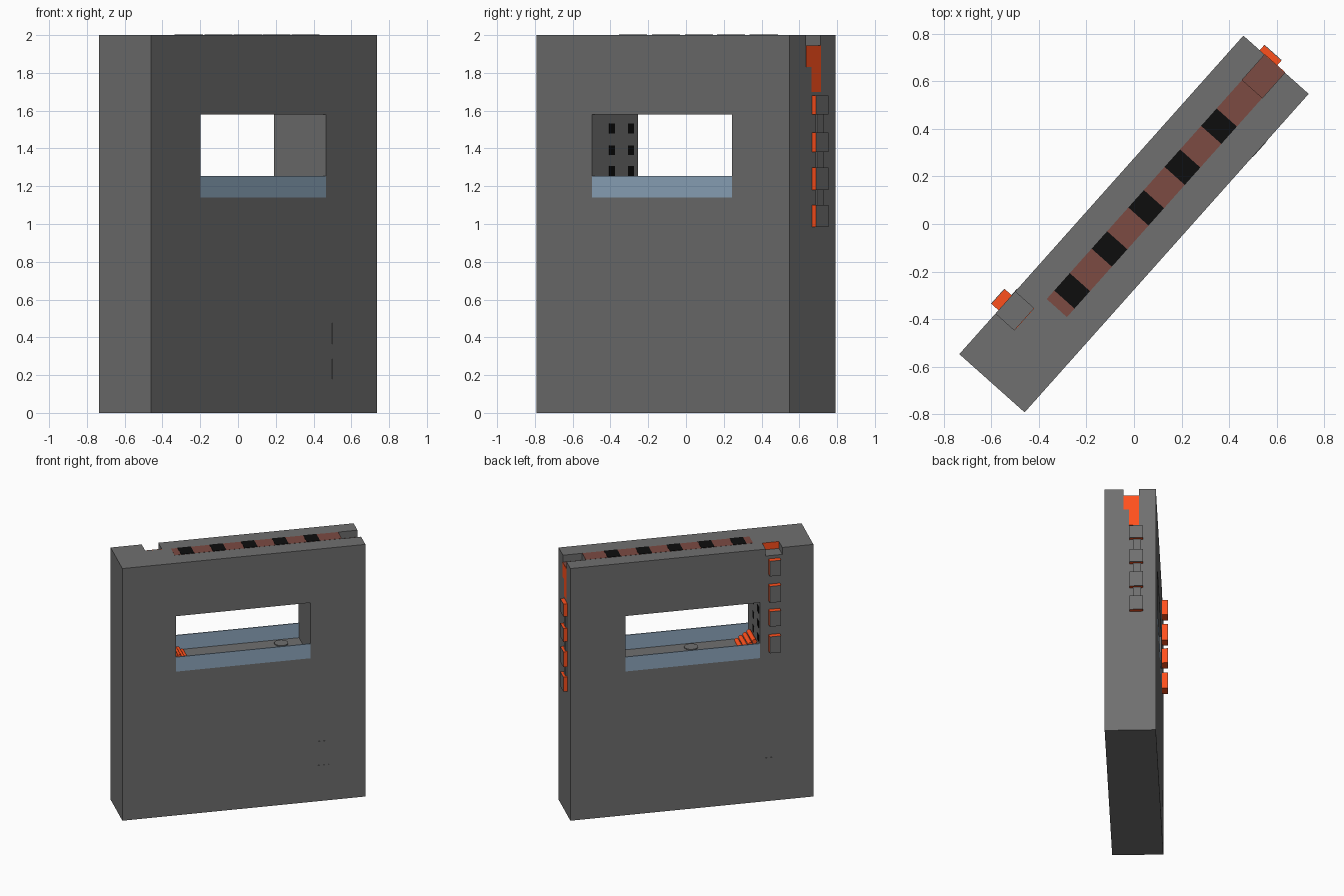
import bpy
from math import radians

if "Cube" in bpy.data.objects:
    bpy.data.objects.remove(bpy.data.objects["Cube"])

# Everything is laid out in a local frame (u along the slab, v across it, z up), then turned
TURN = radians(48.27)
L, W, H = 0.8975, 0.184, 2.0


def material(name, rgb):
    m = bpy.data.materials.new(name)
    m.diffuse_color = (*rgb, 1)
    m.use_nodes = True
    m.node_tree.nodes["Principled BSDF"].inputs["Base Color"].default_value = m.diffuse_color
    return m


GREY = material("dark_grey", (0.16, 0.16, 0.16))
ORANGE = material("orange", (1.0, 0.08, 0.012))
BROWN = material("dull_red", (0.2, 0.07, 0.055))
BLACK = material("black", (0.004, 0.004, 0.004))
BLUE = material("blue_glass", (0.28, 0.40, 0.53))


def finish(ob, name, mat):
    ob.name = name
    if mat:
        ob.data.materials.append(mat)
    ob.data.transform(ob.matrix_basis)
    ob.matrix_basis.identity()
    ob.rotation_euler.z = TURN
    return ob


def box(name, u, v, z, mat=None):
    bpy.ops.mesh.primitive_cube_add(size=1, location=(sum(u) / 2, sum(v) / 2, sum(z) / 2))
    ob = bpy.context.object
    ob.scale = (u[1] - u[0], v[1] - v[0], z[1] - z[0])
    bpy.context.view_layer.update()
    return finish(ob, name, mat)


def cylinder(name, loc, r, depth, mat, along_v=False):
    bpy.ops.mesh.primitive_cylinder_add(vertices=24, radius=r, depth=depth, location=loc,
                                        rotation=(radians(90) if along_v else 0, 0, 0))
    bpy.context.view_layer.update()
    ob = finish(bpy.context.object, name, mat)
    bpy.ops.object.shade_smooth_by_angle()
    return ob


# Slab with window, end notch and back notch cut out
body = box("slab", (-L, L), (-W, W), (0, H), GREY)
for i, (u, v, z) in enumerate([
        ((-0.503, 0.492), (-0.3, 0.3), (1.14, 1.58)),
        ((0.755, 1.1), (-0.05, 0.064), (1.945, 2.2)),
        ((-0.668, -0.545), (0.077, 0.3), (1.945, 2.2))]):
    cutter = box("cutter_%d" % i, u, v, z)
    cutter.hide_render = True
    mod = body.modifiers.new("cut", "BOOLEAN")
    mod.operation, mod.object, mod.solver = "DIFFERENCE", cutter, "EXACT"
    bpy.context.view_layer.objects.active = body
    bpy.ops.object.modifier_apply(modifier=mod.name)
    bpy.data.objects.remove(cutter)

# Low glass panes on both sides of the window
for side, v in (("front", (-W, -W + 0.008)), ("back", (W - 0.008, W))):
    box("glass_" + side, (-0.503, 0.492), v, (1.14, 1.255), BLUE)

# Discs on the window floor
for i, (u, v) in enumerate([(0.345, 0.11), (-0.064, -0.11)]):
    cylinder("floor_disc_%d" % i, (u, v, 1.143), 0.05, 0.006, GREY)

# Stepped orange rollers at the slotted window wall
for i in range(4):
    cylinder("roller_%d" % i, (-0.485 + 0.03 * i, 0, 1.23 - 0.02 * i), 0.017, 0.18, ORANGE, True)

# Vent slots on the window wall
for v in (-0.025, 0.125):
    for z in (1.28, 1.39, 1.505):
        box("vent_slot", (-0.505, -0.501), (v - 0.023, v + 0.023), (z - 0.026, z + 0.026), BLACK)

# Top strip with dark squares, and the notch floor that continues it
box("top_strip", (-0.48, 0.755), (-0.05, 0.064), (1.99, 2.001), BROWN)
box("notch_floor", (0.755, L), (-0.05, 0.064), (1.94, 1.946), BROWN)
for c in (-0.383, -0.147, 0.085, 0.314, 0.545):
    box("top_square", (c - 0.049, c + 0.049), (-0.05, 0.064), (1.99, 2.003), BLACK)

# Orange wall of the back notch
box("back_notch_wall", (-0.668, -0.545), (0.07, 0.079), (1.945, 2.0), ORANGE)

# Grey-faced orange blocks down the back
for z in ((1.80, 1.92), (1.59, 1.72), (1.40, 1.52), (1.19, 1.32)):
    box("back_block", (-0.65, -0.566), (0.17, 0.223), z, ORANGE)
    box("back_block_face", (-0.65, -0.566), (0.223, 0.226), z, GREY)

# Stepped orange inlay below the end notch
box("end_inlay_upper", (0.88, L + 0.002), (-0.05, 0.064), (1.83, 1.945), ORANGE)
box("end_inlay_lower", (0.88, L + 0.002), (-0.01, 0.064), (1.70, 1.83), ORANGE)

# Grey-faced blocks down the end, joined by narrow links
ends = [(1.58, 1.68), (1.38, 1.485), (1.18, 1.30), (0.985, 1.10)]
for z in ends:
    box("end_block", (0.88, 0.925), (-0.005, 0.092), z, ORANGE)
    box("end_block_face", (0.925, 0.928), (-0.005, 0.092), z, GREY)
for above, below in zip(ends, ends[1:]):
    box("end_link", (0.88, 0.908), (0.022, 0.078), (below[1], above[0]), GREY)

# Flush buttons near the foot, two in front and one behind
for z in ((0.18, 0.285), (0.365, 0.475)):
    box("front_button", (0.542, 0.63), (-W - 0.002, -W + 0.02), z, GREY)
box("back_button", (-0.612, -0.532), (W - 0.02, W + 0.002), (0.235, 0.345), GREY)
